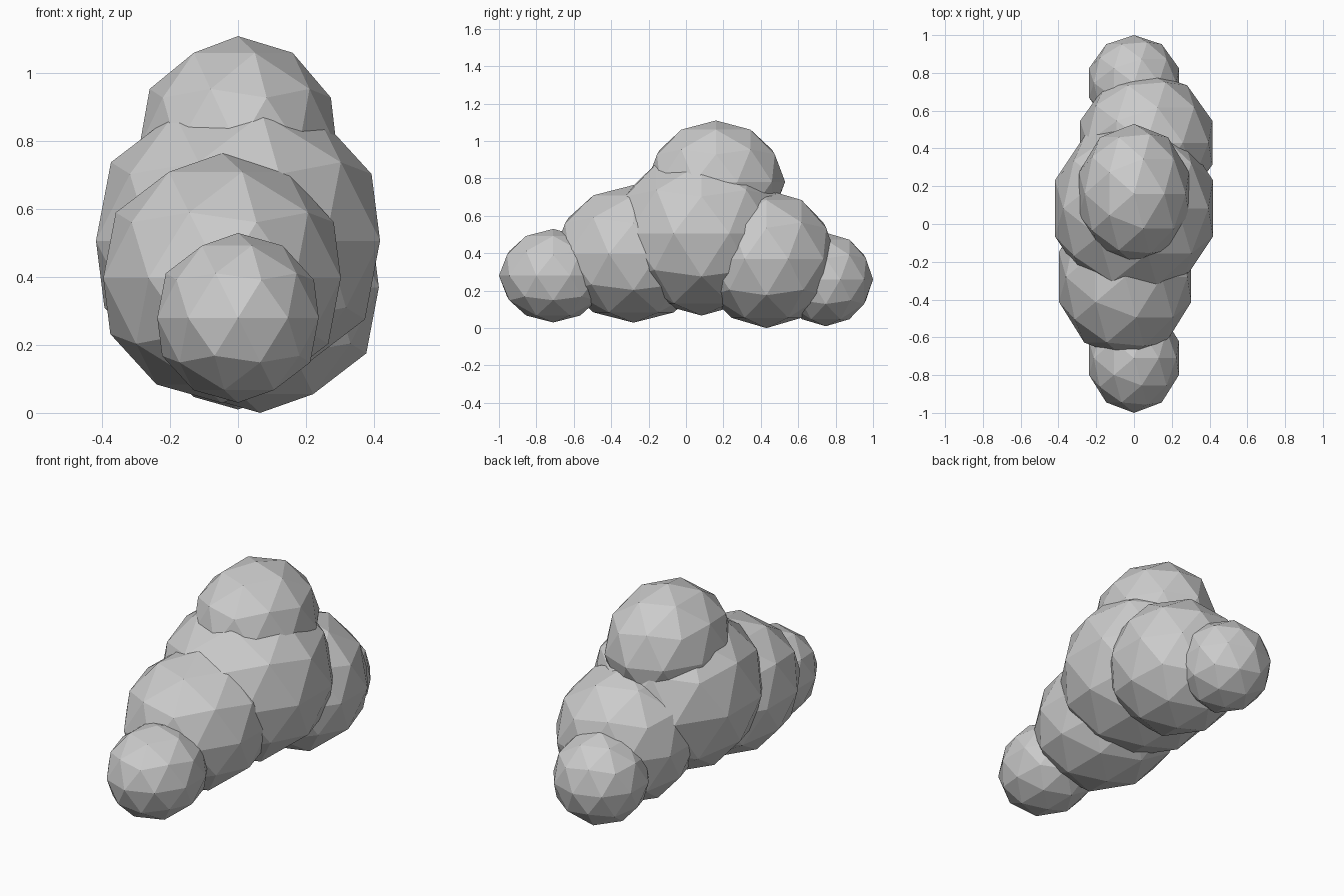
import bpy

if "Cube" in bpy.data.objects:
    bpy.data.objects.remove(bpy.data.objects["Cube"])

# Low-poly cloud: overlapping stretched icospheres (name, centre, radii)
PUFFS = [
    ("front_small_puff", (0.0, -0.71, 0.28), (0.25, 0.29, 0.25)),
    ("front_puff", (-0.047, -0.28, 0.397), (0.368, 0.43, 0.368)),
    ("main_puff", (0.0, 0.083, 0.507), (0.44, 0.48, 0.44)),
    ("top_puff", (0.0, 0.16, 0.782), (0.306, 0.37, 0.328)),
    ("back_puff", (0.065, 0.43, 0.37), (0.368, 0.376, 0.37)),
    ("back_small_puff", (0.0, 0.747, 0.26), (0.25, 0.253, 0.25)),
]


def add_puff(name, centre, radii):
    bpy.ops.mesh.primitive_ico_sphere_add(subdivisions=2, radius=1, location=centre)
    puff = bpy.context.object
    puff.name = name
    puff.scale = radii
    bpy.ops.object.transform_apply(location=False, rotation=False, scale=True)
    bpy.ops.object.shade_flat()


for spec in PUFFS:
    add_puff(*spec)
